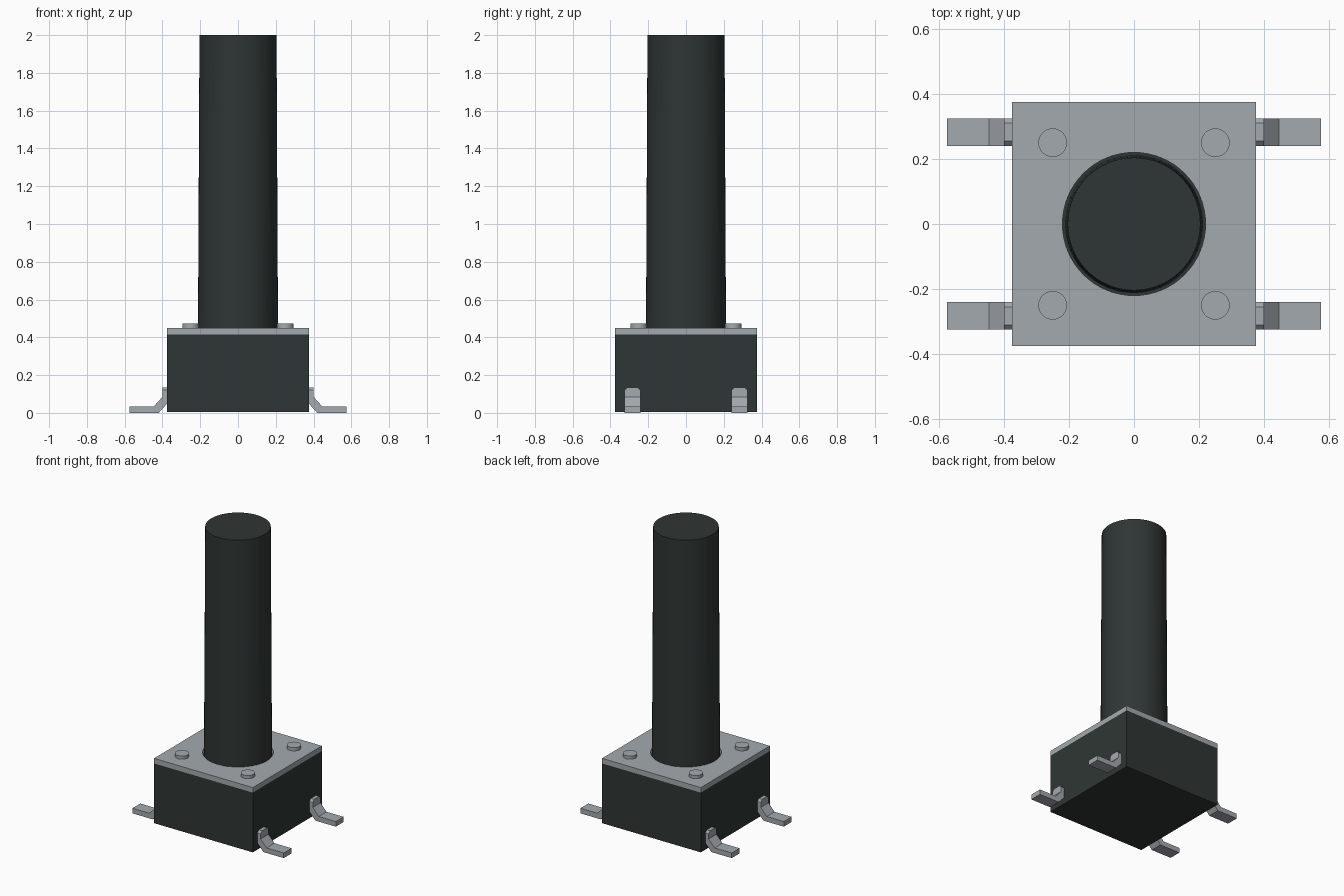
import bpy, bmesh, math
from mathutils import Matrix

if "Cube" in bpy.data.objects:
    bpy.data.objects.remove(bpy.data.objects["Cube"])


def material(name, rgb):
    m = bpy.data.materials.new(name)
    m.diffuse_color = (*rgb, 1)
    m.use_nodes = True
    m.node_tree.nodes["Principled BSDF"].inputs["Base Color"].default_value = m.diffuse_color
    return m


DARK = material("dark plastic", (0.028, 0.037, 0.035))
METAL = material("grey metal", (0.37, 0.40, 0.43))


def finish(name, bm, mat, smooth=False):
    bmesh.ops.recalc_face_normals(bm, faces=bm.faces)
    me = bpy.data.meshes.new(name)
    bm.to_mesh(me)
    bm.free()
    me.materials.append(mat)
    ob = bpy.data.objects.new(name, me)
    bpy.context.collection.objects.link(ob)
    if smooth:
        bpy.ops.object.select_all(action='DESELECT')
        ob.select_set(True)
        bpy.context.view_layer.objects.active = ob
        bpy.ops.object.shade_smooth_by_angle(angle=math.radians(30))
    return ob


def box(name, half, z0, z1, mat):
    bm = bmesh.new()
    bmesh.ops.create_cube(bm, size=1, matrix=Matrix.Translation((0, 0, (z0 + z1) / 2))
                          @ Matrix.Diagonal((half * 2, half * 2, z1 - z0, 1)))
    return finish(name, bm, mat)


def cylinder(name, x, y, z0, z1, r0, r1, mat, sides=64):
    bm = bmesh.new()
    bmesh.ops.create_cone(bm, cap_ends=True, segments=sides, radius1=r0, radius2=r1,
                          depth=z1 - z0, matrix=Matrix.Translation((x, y, (z0 + z1) / 2)))
    return finish(name, bm, mat, True)


# Housing and the metal cover plate with its round opening
box("housing", 0.375, 0.005, 0.415, DARK)
plate = box("cover_plate", 0.375, 0.415, 0.45, METAL)
cutter = cylinder("opening_cutter", 0, 0, 0.3, 0.6, 0.22, 0.22, METAL)
cutter.hide_render = True
cutter.hide_set(True)
cut = plate.modifiers.new("opening", 'BOOLEAN')
cut.operation = 'DIFFERENCE'
cut.solver = 'EXACT'
cut.object = cutter

# Slightly tapered plunger
cylinder("plunger", 0, 0, 0.41, 2.0, 0.212, 0.204, DARK)

# Rivets and bent legs, one per corner
LEG = [(0.365, 0.135), (0.40, 0.135), (0.40, 0.085), (0.445, 0.035), (0.575, 0.035),
       (0.575, 0), (0.42, 0), (0.365, 0.06)]
for sx in (-1, 1):
    for sy in (-1, 1):
        cylinder("rivet", sx * 0.25, sy * 0.25, 0.445, 0.472, 0.044, 0.044, METAL, 32)
        bm = bmesh.new()
        face = bm.faces.new([bm.verts.new((sx * x, sy * 0.24, z)) for x, z in LEG])
        ext = bmesh.ops.extrude_face_region(bm, geom=[face])
        bmesh.ops.translate(bm, vec=(0, sy * 0.085, 0),
                            verts=[v for v in ext["geom"] if isinstance(v, bmesh.types.BMVert)])
        if not face.is_valid or len(bm.faces) < len(LEG) + 2:
            bm.faces.new([v for v in bm.verts if abs(v.co.y - sy * 0.24) < 1e-5])
        # clipped upper corners
        tips = [e for e in bm.edges if all(v.co.z > 0.134 for v in e.verts)
                and abs(e.verts[0].co.y - e.verts[1].co.y) < 1e-5]
        bmesh.ops.bevel(bm, geom=tips, offset=0.015, segments=1, affect='EDGES')
        finish("leg", bm, METAL)
